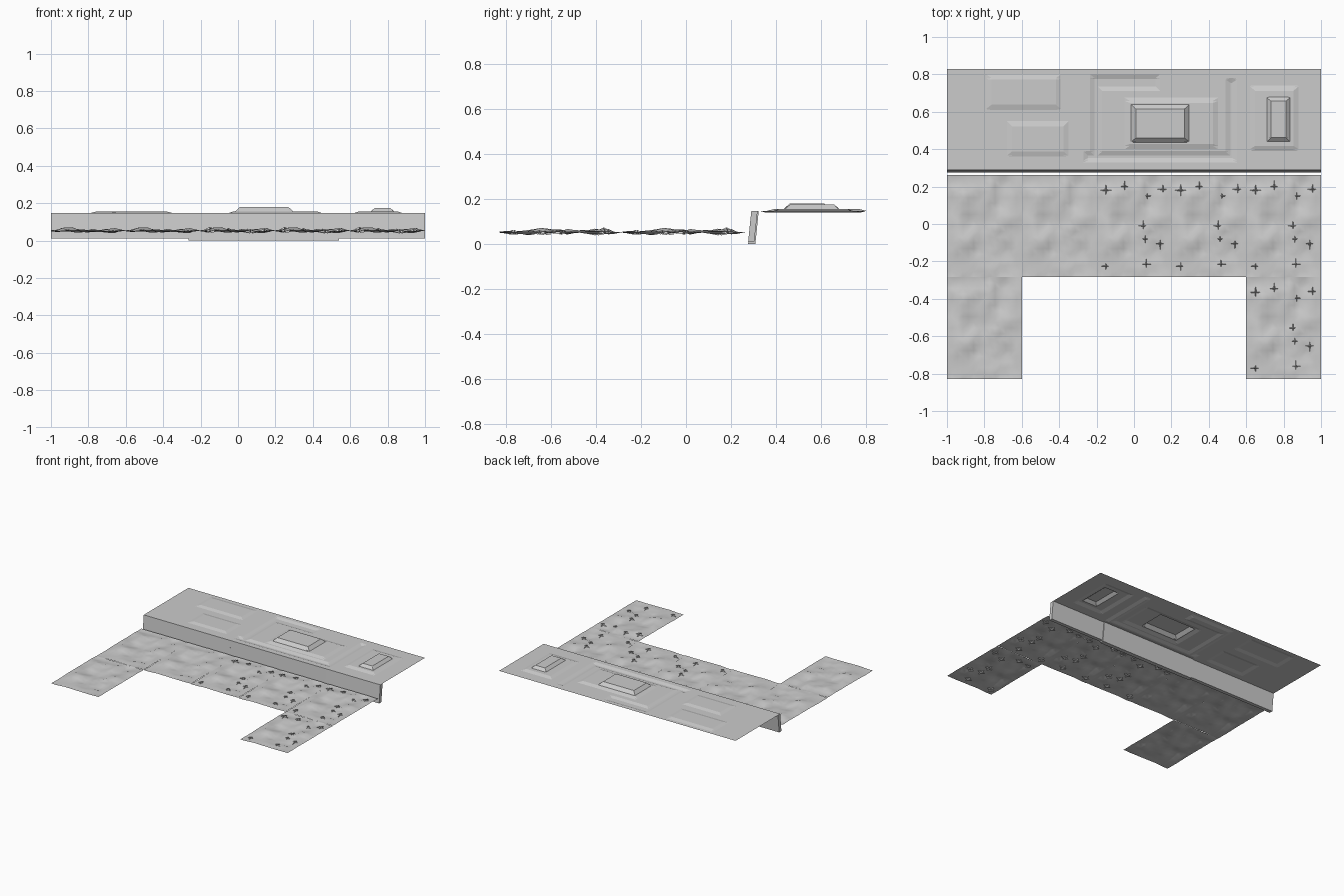
import bpy, bmesh
from mathutils import Vector, noise

if "Cube" in bpy.data.objects:
    bpy.data.objects.remove(bpy.data.objects["Cube"])


def finish(name, bm, smooth=False):
    me = bpy.data.meshes.new(name)
    bm.to_mesh(me)
    bm.free()
    ob = bpy.data.objects.new(name, me)
    bpy.context.collection.objects.link(ob)
    if smooth:
        for p in me.polygons:
            p.use_smooth = True
    return ob


def height_sheet(name, xs, ys, fn, smooth=False):
    """Open sheet over grid lines xs, ys; bent quads are split through their odd corner."""
    bm = bmesh.new()
    v = [[bm.verts.new((x, y, fn(x, y))) for x in xs] for y in ys]
    for j in range(len(ys) - 1):
        for i in range(len(xs) - 1):
            q = [v[j][i], v[j][i + 1], v[j + 1][i + 1], v[j + 1][i]]
            mean = sum(a.co.z for a in q) / 4
            k = max(range(4), key=lambda n: abs(q[n].co.z - mean))
            if abs(q[0].co.z + q[2].co.z - q[1].co.z - q[3].co.z) > 1e-5:
                q = q[k:] + q[:k]
                bm.faces.new(q[:3])
                bm.faces.new((q[0], q[2], q[3]))
            else:
                bm.faces.new(q)
    if not smooth:
        bmesh.ops.dissolve_limit(bm, angle_limit=0.002, verts=bm.verts, edges=bm.edges)
    return finish(name, bm, smooth)


# Platform: raised panels and sunken channels as (x0, x1, y0, y1, height, ramp)
RAISED = [
    (-0.79, -0.39, 0.61, 0.80, 0.007, 0.028),
    (-0.68, -0.35, 0.36, 0.55, 0.007, 0.028),
    (-0.05, 0.45, 0.40, 0.675, 0.009, 0.028),
    (-0.015, 0.295, 0.435, 0.64, 0.023, 0.025),
    (0.62, 0.88, 0.39, 0.74, 0.009, 0.028),
    (0.71, 0.835, 0.44, 0.68, 0.019, 0.022),
]
CHANNELS = [
    (-0.235, 0.14, 0.71, 0.80, 0.008, 0.025),
    (-0.235, -0.17, 0.34, 0.80, 0.008, 0.025),
    (0.49, 0.55, 0.33, 0.78, 0.008, 0.025),
    (-0.27, 0.55, 0.328, 0.39, 0.008, 0.025),
]


def ramp(x, y, r):
    x0, x1, y0, y1, h, w = r
    d = min(x - x0, x1 - x, y - y0, y1 - y) / w
    return h * max(0, min(1, d))


def platform_z(x, y):
    return (0.147 + sum(ramp(x, y, r) for r in RAISED)
            - max(ramp(x, y, r) for r in CHANNELS))


xs, ys = {-1.0, 1.0}, {0.29, 0.83}
for x0, x1, y0, y1, h, w in RAISED + CHANNELS:
    xs |= {round(a, 3) for a in (x0, x0 + w, x1 - w, x1)}
    ys |= {round(a, 3) for a in (y0, y0 + w, y1 - w, y1)}
height_sheet("platform", sorted(xs), sorted(ys), platform_z)


# Retaining wall in three lengths, the middle one reaching slightly lower
def wall(name, x0, x1, low, back):
    prof = [(0.276, low), (0.290, 0.147), (back + 0.015, 0.147), (back, low)]
    bm = bmesh.new()
    a = [bm.verts.new((x0, y, z)) for y, z in prof]
    b = [bm.verts.new((x1, y, z)) for y, z in prof]
    for i in (0, 2, 3):
        j = (i + 1) % 4
        bm.faces.new((a[i], a[j], b[j], b[i]))
    bm.faces.new(a)
    bm.faces.new(b)
    bmesh.ops.recalc_face_normals(bm, faces=bm.faces)
    finish(name, bm)


wall("wall_left", -1.0, -0.265, 0.01, 0.303)
wall("wall_middle", -0.265, 0.54, 0.0, 0.308)
wall("wall_right", 0.54, 1.0, 0.01, 0.303)

# Ground tiles: one bumpy pattern repeated
TW, TD, NX, NY = 0.40, 0.545, 14, 18


def ground_z(u, v):
    n = noise.noise(Vector((u * 9 + 3.1, v * 9 + 1.7, 0.4)))
    n += 0.6 * noise.noise(Vector((u * 19, v * 19, 5.2)))
    edge = min(TW / 2 - abs(u), TD / 2 - abs(v))
    return 0.053 + 0.019 * n * min(1, 0.2 + edge / 0.06)


# Grass tufts: low four-pointed spikes at fixed spots on a tile
TUFTS = [(-0.15, 0.19), (-0.05, 0.21), (0.07, 0.16), (0.155, 0.195), (0.05, 0),
         (0.06, -0.07), (0.14, -0.095), (-0.15, -0.215), (0.065, -0.205)]


def grass(name, cx, cy):
    bm = bmesh.new()
    for u, v in TUFTS:
        z = ground_z(u, v)
        top = bm.verts.new((cx + u, cy + v, z + 0.012))
        rim = []
        for dx, dy in ((1, 0), (0, 1), (-1, 0), (0, -1)):
            rim.append(bm.verts.new((cx + u + dx * 0.032, cy + v + dy * 0.032, z - 0.004)))
            ex, ey = (dx - dy) * 0.006, (dy + dx) * 0.006
            rim.append(bm.verts.new((cx + u + ex, cy + v + ey, z - 0.009)))
        for i in range(8):
            bm.faces.new((top, rim[i], rim[(i + 1) % 8]))
    finish(name, bm)


tiles = [(-0.8 + 0.4 * i, -0.01) for i in range(5)] + [(-0.8, -0.556), (0.8, -0.556)]
for n, (cx, cy) in enumerate(tiles):
    gx = [cx + TW * (i / NX - 0.5) for i in range(NX + 1)]
    gy = [cy + TD * (j / NY - 0.5) for j in range(NY + 1)]
    height_sheet(f"ground_tile_{n}", gx, gy,
                 lambda x, y: ground_z(x - cx, y - cy), True)
    if cx > -0.3:
        grass(f"grass_{n}", cx, cy)
